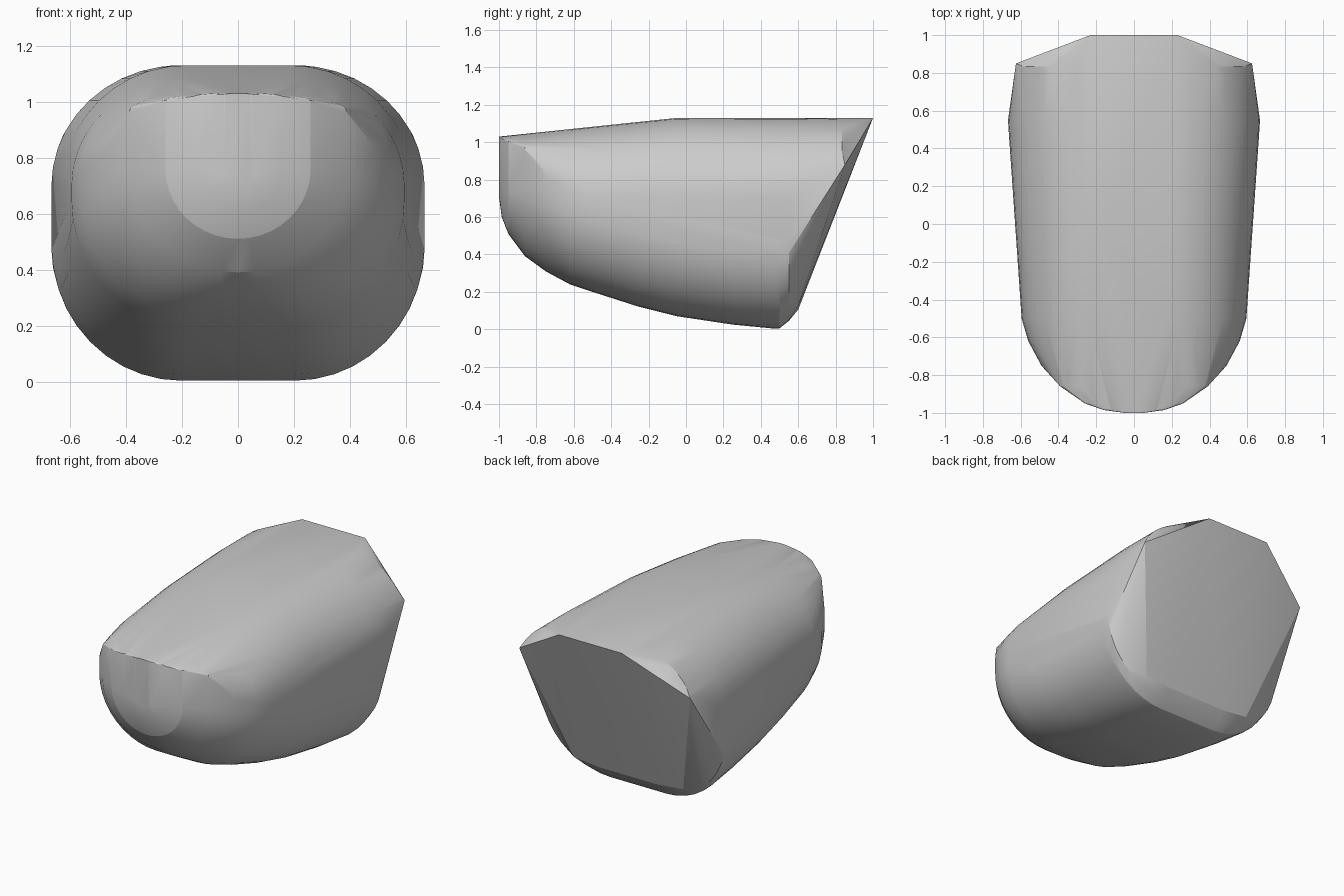
import bpy, bmesh, math

if "Cube" in bpy.data.objects:
    bpy.data.objects.remove(bpy.data.objects["Cube"])

N = 10  # steps per rounded corner

# Cross sections from nose to tail:
# y, half width, bottom z, top z, corner width, bottom corner height, top corner height
SECTIONS = [
    (-1.00, 0.05, 0.71, 1.03, 0.05, 0.02, 0.005),
    (-0.985, 0.16, 0.60, 1.032, 0.16, 0.18, 0.015),
    (-0.95, 0.26, 0.51, 1.035, 0.26, 0.25, 0.035),
    (-0.86, 0.39, 0.39, 1.045, 0.39, 0.36, 0.085),
    (-0.75, 0.49, 0.31, 1.056, 0.42, 0.40, 0.25),
    (-0.62, 0.56, 0.24, 1.07, 0.42, 0.43, 0.33),
    (-0.50, 0.595, 0.20, 1.083, 0.42, 0.45, 0.38),
    (-0.25, 0.612, 0.12, 1.108, 0.43, 0.46, 0.41),
    (-0.05, 0.626, 0.07, 1.13, 0.44, 0.47, 0.43),
    (0.25, 0.646, 0.025, 1.13, 0.45, 0.47, 0.43),
    (0.48, 0.662, 0.003, 1.13, 0.46, 0.47, 0.43),
    (0.50, 0.664, 0.005, 1.13, 0.46, 0.47, 0.43),
    (0.55, 0.667, 0.045, 1.13, 0.46, 0.43, 0.43),
]


def corner(y, w, z, rx, rz, a0=0.0, a1=90.0):
    """Elliptical corner on both sides; negative rz makes a bottom corner."""
    pts = []
    for i in range(N + 1):
        a = math.radians(a0 + (a1 - a0) * i / N)
        x = w - rx + rx * math.cos(a)
        pts += [(s * x, y, z - rz + rz * math.sin(a)) for s in (-1, 1)]
    return pts


points = []
for y, w, zb, zt, rx, rb, rt in SECTIONS:
    points += corner(y, w, zb, rx, -rb)
    points += corner(y, w, zt, rx, rt)

# Rounded shoulders running back to the slanted rear cut
points += corner(0.835, 0.667, 1.13, 0.467, 0.43, 28, 90)

# Corners of the slanted rear panel
for x, y, z in [(0.23, 1.0, 1.13), (0.625, 0.85, 0.88), (0.40, 0.60, 0.125), (0.22, 0.60, 0.105)]:
    points += [(x, y, z), (-x, y, z)]

# Wrap the sections in one closed convex shell
bm = bmesh.new()
for p in points:
    bm.verts.new(p)
bmesh.ops.remove_doubles(bm, verts=bm.verts[:], dist=0.0005)
res = bmesh.ops.convex_hull(bm, input=bm.verts[:])
loose = [v for v in bm.verts if not v.link_faces]
bmesh.ops.delete(bm, geom=loose, context='VERTS')
bmesh.ops.dissolve_limit(bm, angle_limit=math.radians(0.8), verts=bm.verts[:], edges=bm.edges[:])
bmesh.ops.recalc_face_normals(bm, faces=bm.faces[:])

mesh = bpy.data.meshes.new("shell")
bm.to_mesh(mesh)
bm.free()
shell = bpy.data.objects.new("shell", mesh)
bpy.context.collection.objects.link(shell)

# Soft curves, crisp rims
bpy.context.view_layer.objects.active = shell
shell.select_set(True)
bpy.ops.object.shade_smooth_by_angle(angle=math.radians(15))
